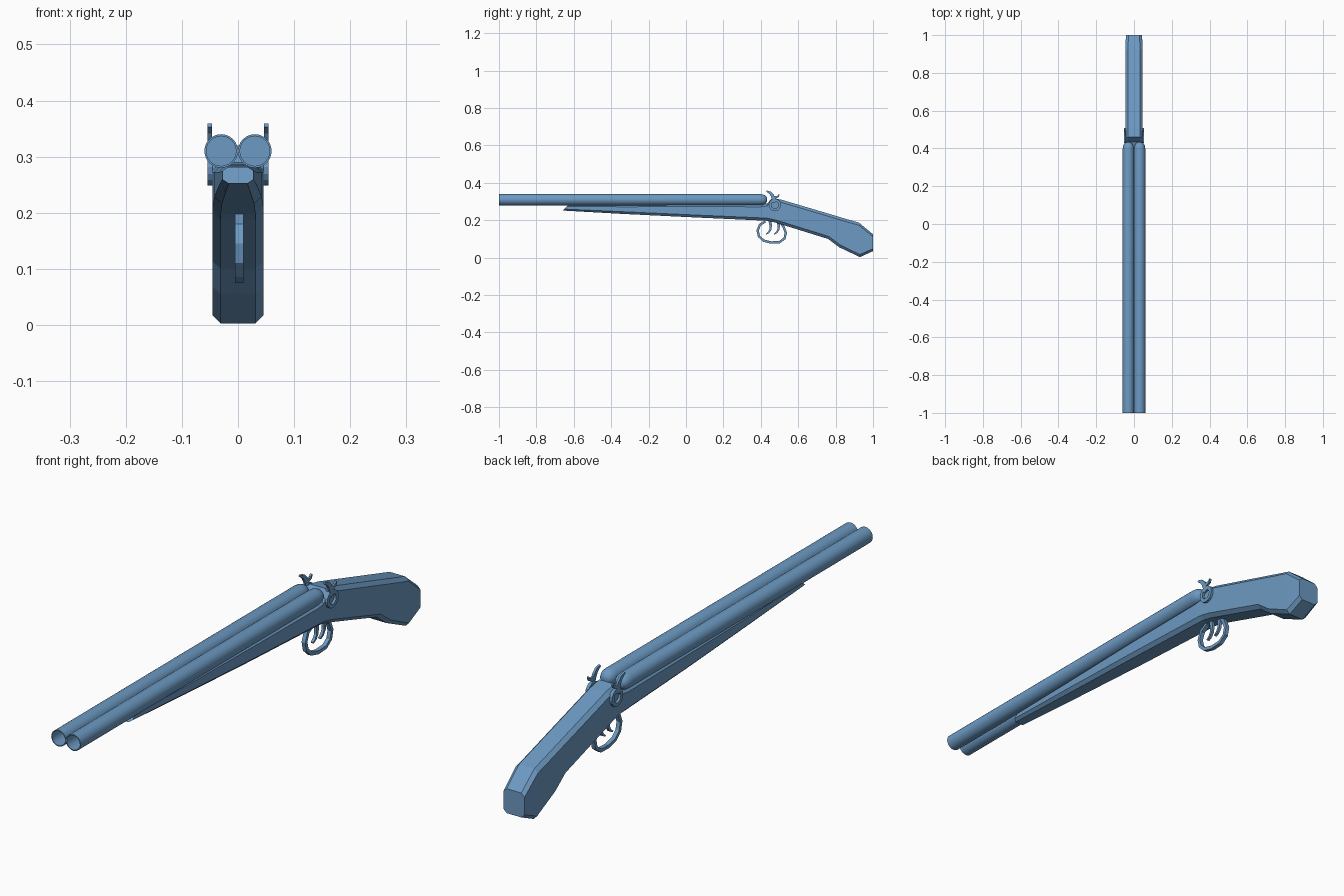
import bpy, bmesh, math
from mathutils import Vector

cube = bpy.data.objects.get("Cube")
if cube:
    bpy.data.objects.remove(cube, do_unlink=True)

blue = bpy.data.materials.new("steel blue")
blue.use_nodes = True
blue.diffuse_color = (0.15, 0.32, 0.54, 1)
blue.node_tree.nodes["Principled BSDF"].inputs["Base Color"].default_value = blue.diffuse_color


def finish(name, bm, smooth=False):
    bmesh.ops.recalc_face_normals(bm, faces=bm.faces)
    mesh = bpy.data.meshes.new(name)
    bm.to_mesh(mesh)
    bm.free()
    mesh.materials.append(blue)
    obj = bpy.data.objects.new(name, mesh)
    bpy.context.collection.objects.link(obj)
    if smooth:
        bpy.ops.object.select_all(action='DESELECT')
        obj.select_set(True)
        bpy.context.view_layer.objects.active = obj
        bpy.ops.object.shade_smooth_by_angle(angle=math.radians(40))
    return obj


def skin(bm, rings, closed=False):
    """Bridge rings of points; cap the ends unless the loop is closed."""
    rows = [[bm.verts.new(p) for p in ring] for ring in rings]
    pairs = list(zip(rows, rows[1:])) + ([(rows[-1], rows[0])] if closed else [])
    for a, b in pairs:
        n = len(a)
        for i in range(n):
            j = (i + 1) % n
            bm.faces.new((a[i], a[j], b[j], b[i]))
    if not closed:
        bm.faces.new(rows[0])
        bm.faces.new(rows[-1])


def wood(name, stations):
    """Loft chamfered sections: bottom (y, z), top (y, z), half width, chamfer."""
    bm = bmesh.new()
    rings = []
    for bottom, top, w, c in stations:
        low, high = Vector((0, *bottom)), Vector((0, *top))
        up = (high - low).normalized() * c
        side = lambda p, x: p + Vector((x, 0, 0))
        right = [side(low, w - c), side(low + up, w), side(high - up, w), side(high, w - c)]
        left = [Vector((-p.x, p.y, p.z)) for p in reversed(right)]
        rings.append(right + left)
    skin(bm, rings)
    return finish(name, bm)


def lathe(name, profile, x, z, sides=24):
    """Spin (radius, y) points about a lengthwise axis."""
    bm = bmesh.new()
    angles = [math.tau * i / sides for i in range(sides)]
    skin(bm, [[(x + r * math.cos(a), y, z + r * math.sin(a)) for a in angles]
              for r, y in profile])
    return finish(name, bm, smooth=True)


def ribbon(name, path, x0, x1, closed=False):
    """Flat strip along (y, z, width) points, between two x positions."""
    bm = bmesh.new()
    rings = []
    n = len(path)
    for i, (y, z, w) in enumerate(path):
        before = path[i - 1] if i or closed else path[0]
        after = path[(i + 1) % n] if i < n - 1 or closed else path[-1]
        t = Vector((after[0] - before[0], after[1] - before[1])).normalized() * w / 2
        a, b = (y - t.y, z + t.x), (y + t.y, z - t.x)
        rings.append([(x0, *a), (x1, *a), (x1, *b), (x0, *b)])
    skin(bm, rings, closed)
    return finish(name, bm)


# Slim fore-end below the barrels
wood("fore_end", [
    ((-0.66, 0.252), (-0.63, 0.282), 0.028, 0.011),
    ((-0.34, 0.234), (-0.34, 0.284), 0.035, 0.012),
    ((0.03, 0.216), (0.03, 0.286), 0.042, 0.013),
    ((0.40, 0.199), (0.40, 0.286), 0.045, 0.014)])

# Receiver and sawn-off pistol stock
wood("stock", [
    ((0.40, 0.199), (0.40, 0.286), 0.045, 0.014),
    ((0.425, 0.198), (0.435, 0.29), 0.045, 0.014),
    ((0.44, 0.196), (0.46, 0.32), 0.045, 0.014),
    ((0.48, 0.187), (0.51, 0.31), 0.045, 0.014),
    ((0.76, 0.10), (0.80, 0.224), 0.045, 0.014),
    ((0.82, 0.055), (0.86, 0.206), 0.045, 0.014),
    ((0.93, 0.003), (0.925, 0.187), 0.045, 0.014),
    ((1.0, 0.035), (1.0, 0.125), 0.043, 0.013)])

for side, s in (("left", 1), ("right", -1)):
    # Hollow barrel with a rounded breech
    lathe(side + "_barrel", [
        (0.0265, -0.7), (0.0265, -1.0), (0.03, -1.0), (0.03, 0.395), (0.028, 0.412),
        (0.022, 0.425), (0.012, 0.432), (0.002, 0.434)], 0.03 * s, 0.31)

    # Hammer: ring at the pivot, curved neck with a beak, thumb spur
    x0, x1 = 0.046 * s, 0.054 * s
    ring = [math.tau * i / 16 for i in range(16)]
    ribbon(side + "_hammer_ring",
           [(0.475 + 0.026 * math.cos(a), 0.282 + 0.026 * math.sin(a), 0.014) for a in ring],
           0.042 * s, x1, closed=True)
    ribbon(side + "_hammer_neck", [
        (0.475, 0.295, 0.022), (0.468, 0.315, 0.018), (0.461, 0.333, 0.018),
        (0.449, 0.347, 0.014), (0.430, 0.356, 0.006)], x0, x1)
    ribbon(side + "_hammer_spur", [
        (0.458, 0.326, 0.014), (0.478, 0.322, 0.013), (0.492, 0.327, 0.010),
        (0.498, 0.338, 0.005)], x0, x1)

# Trigger guard loop
ribbon("trigger_guard", [
    (0.425, 0.194, 0.012), (0.395, 0.176, 0.013), (0.383, 0.145, 0.013),
    (0.390, 0.114, 0.013), (0.415, 0.091, 0.013), (0.455, 0.081, 0.013),
    (0.500, 0.083, 0.013), (0.527, 0.103, 0.013), (0.534, 0.133, 0.013),
    (0.522, 0.163, 0.013), (0.508, 0.185, 0.012)], -0.005, 0.010)

# Two curved triggers
for name, y in (("front_trigger", 0.435), ("rear_trigger", 0.478)):
    ribbon(name, [
        (y + 0.012, 0.205, 0.016), (y + 0.018, 0.172, 0.014), (y + 0.016, 0.150, 0.011),
        (y + 0.006, 0.134, 0.009), (y - 0.008, 0.125, 0.005)], -0.002, 0.008)
